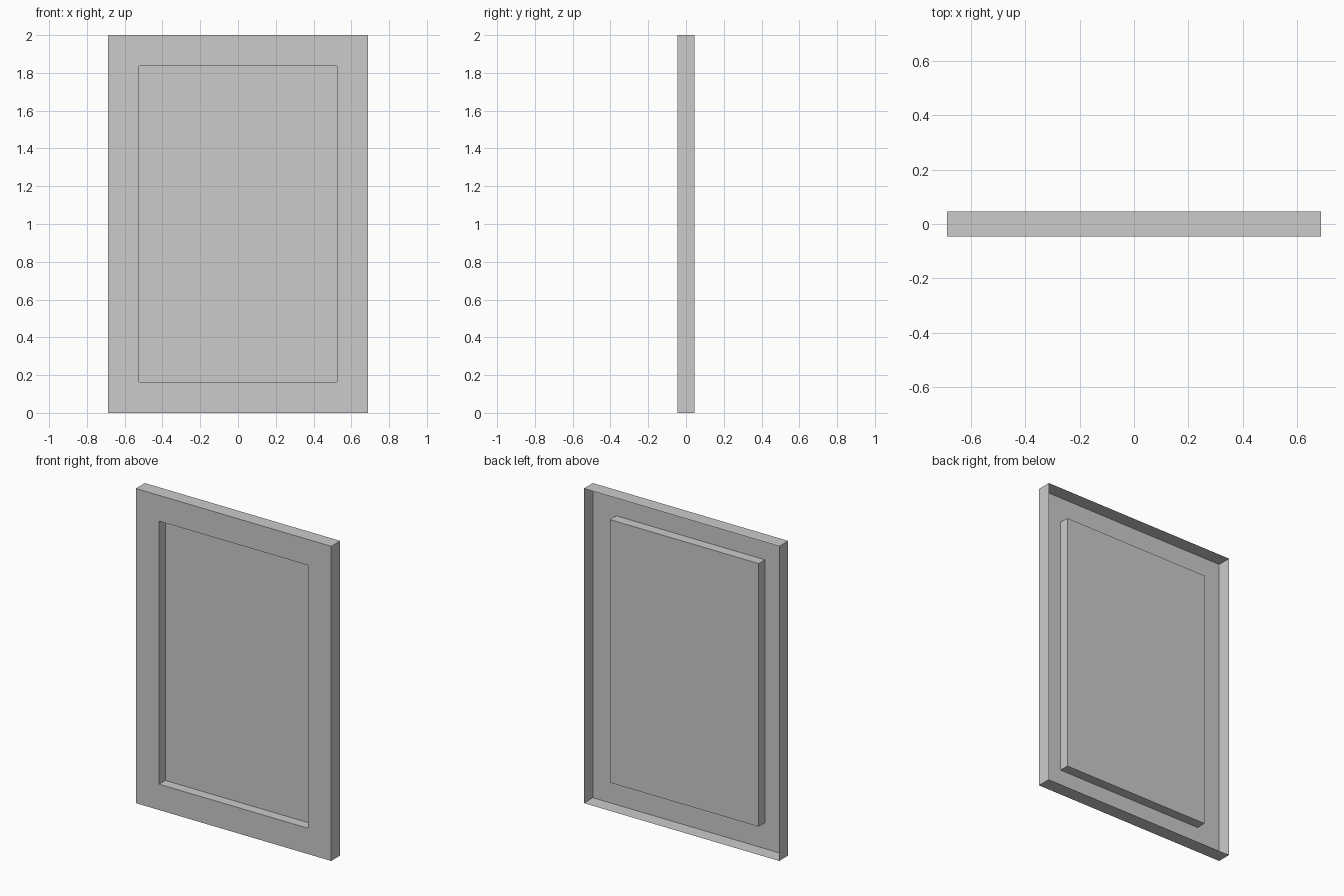
import bpy, bmesh

if "Cube" in bpy.data.objects:
    bpy.data.objects.remove(bpy.data.objects["Cube"])

HALF_W, HEIGHT, HALF_D = 0.687, 2.0, 0.045
BORDER, RECESS = 0.164, 0.063

bm = bmesh.new()

# front sheet
corners = [(-HALF_W, 0), (HALF_W, 0), (HALF_W, HEIGHT), (-HALF_W, HEIGHT)]
front = bm.faces.new([bm.verts.new((x, -HALF_D, z)) for x, z in corners])
bm.normal_update()

# outer rim walls folded back, leaving the rear open
walls = bmesh.ops.extrude_edge_only(bm, edges=list(front.edges))
for v in walls["geom"]:
    if isinstance(v, bmesh.types.BMVert):
        v.co.y = HALF_D

# flat border, then the inner panel pressed back
bmesh.ops.inset_region(bm, faces=[front], thickness=BORDER, use_boundary=True, use_even_offset=True)
panel = bmesh.ops.extrude_discrete_faces(bm, faces=[front])["faces"][0]
for v in panel.verts:
    v.co.y += RECESS

bmesh.ops.recalc_face_normals(bm, faces=bm.faces)
bm.normal_update()
if panel.normal.y > 0:
    bmesh.ops.reverse_faces(bm, faces=bm.faces)

mesh = bpy.data.meshes.new("recessed_panel")
bm.to_mesh(mesh)
bm.free()
bpy.context.collection.objects.link(bpy.data.objects.new("recessed_panel", mesh))
